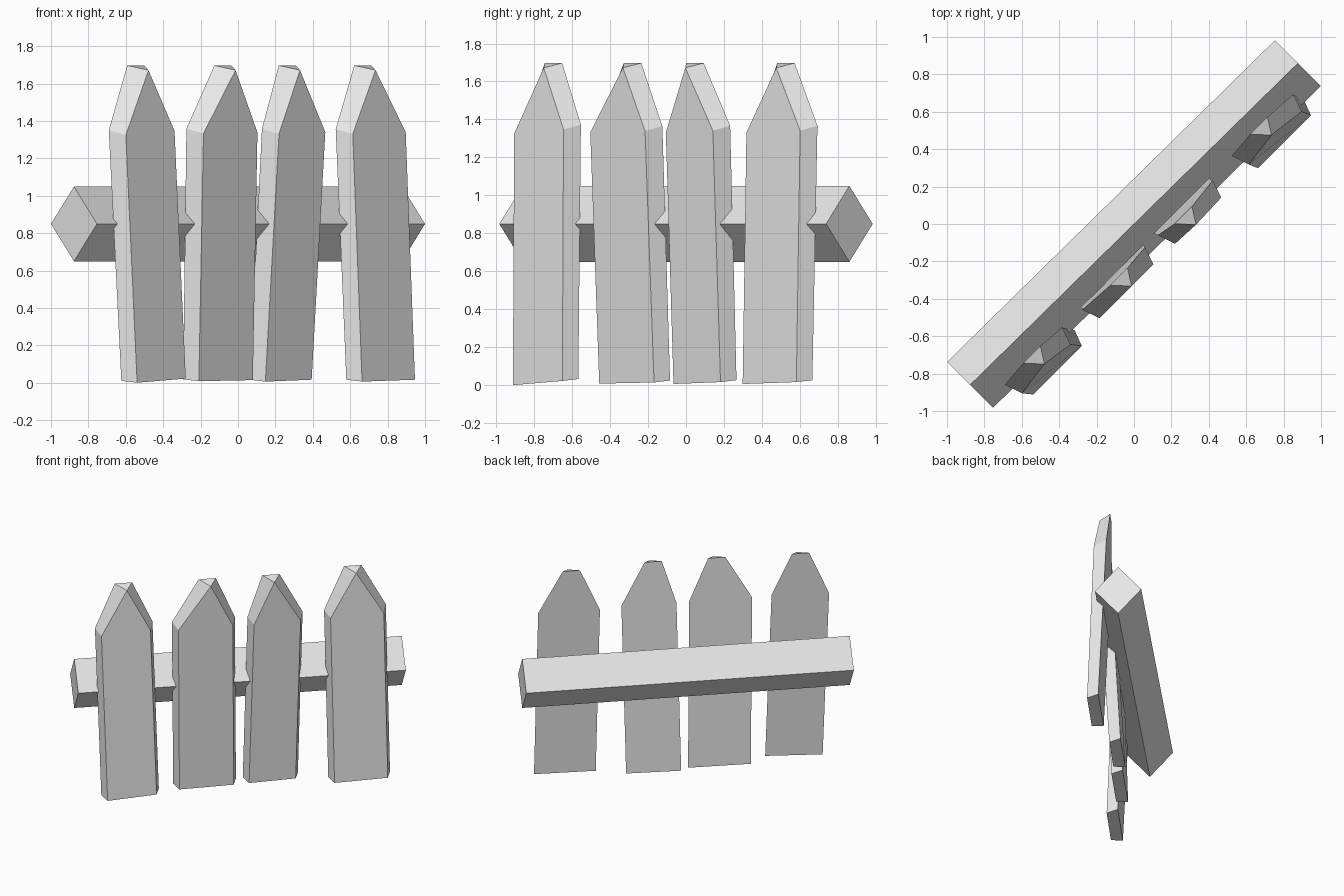
import bpy
from mathutils import Vector

# Remove the default cube
cube = bpy.data.objects.get("Cube")
if cube:
    bpy.data.objects.remove(cube, do_unlink=True)

# Single wood colour
GREY = (0.8, 0.8, 0.8, 1.0)
mat = bpy.data.materials.new("plain_grey")
mat.use_nodes = True
mat.diffuse_color = GREY
mat.node_tree.nodes["Principled BSDF"].inputs["Base Color"].default_value = GREY

# The fence runs along the diagonal: ALONG its length, FACE out of its front
ALONG = Vector((1, 1, 0)).normalized()
FACE = Vector((1, -1, 0)).normalized()
UP = Vector((0, 0, 1))


def make_object(name, verts, faces):
    mesh = bpy.data.meshes.new(name)
    mesh.from_pydata(verts, [], faces)
    mesh.materials.append(mat)
    mesh.update()
    obj = bpy.data.objects.new(name, mesh)
    bpy.context.collection.objects.link(obj)
    return obj


def place(u, n, z):
    return ALONG * u + FACE * n + UP * z


# Rail: a square beam standing on its edge
def build_rail():
    end = Vector((0.877, 0.8605, 0))
    side = FACE * 0.1735
    verts = []
    for sign in (-1, 1):
        centre = end * sign + UP * 0.85
        verts += [centre + side, centre + UP * 0.2, centre - side, centre - UP * 0.2]
    faces = [(i, i + 4, (i + 1) % 4 + 4, (i + 1) % 4) for i in range(4)]
    make_object("rail", verts, faces + [(0, 1, 2, 3), (7, 6, 5, 4)])


# Picket: pointed front outline, wider back outline with a blunt tip
def build_picket(name, foot, shoulder, tip_u, width, slope):
    thick, flare, tip_half = 0.097, 0.032, 0.065
    half = width / 2
    lean = (shoulder[1] - foot[1]) / 4
    tip_n = shoulder[1] + lean

    def pair(centre, half_width, z, depth):
        u, n = centre
        return [place(u + s * half_width, n - depth, z + s * slope / 2) for s in (-1, 1)]

    front_foot = pair(foot, half, 0.012, 0)
    front_top = pair(shoulder, half, 1.336, 0)
    back_foot = pair(foot, half + flare, 0.022, thick - 0.01)
    back_top = pair(shoulder, half + flare, 1.362, thick)
    apex = place(tip_u + 0.006, tip_n - 0.013, 1.672)
    tip = [place(tip_u + s * tip_half - 0.006, tip_n - thick, 1.697) for s in (-1, 1)]

    front = [front_foot[0], front_foot[1], front_top[1], apex, front_top[0]]
    back = [back_foot[0], back_foot[1], back_top[1], tip[1], tip[0], back_top[0]]
    faces = [
        (0, 1, 2, 3, 4), (10, 9, 8, 7, 6, 5),      # front and back
        (0, 5, 6, 1), (1, 6, 7, 2), (4, 10, 5, 0),  # foot and sides
        (2, 7, 8, 3), (3, 9, 10, 4), (3, 8, 9),     # sloped tip
    ]
    make_object(name, front + back, faces)


build_rail()

# foot and shoulder centres (along, out), tip position, front width, slope
PICKETS = [
    ((-0.842, 0.263), (-0.880, 0.216), -0.874, 0.368, 0.022),
    ((-0.267, 0.175), (-0.283, 0.226), -0.250, 0.408, 0.006),
    ((0.232, 0.150), (0.255, 0.230), 0.226, 0.350, 0.010),
    ((0.880, 0.258), (0.859, 0.209), 0.850, 0.400, 0.010),
]
for index, spec in enumerate(PICKETS, 1):
    build_picket(f"picket_{index}", *spec)
